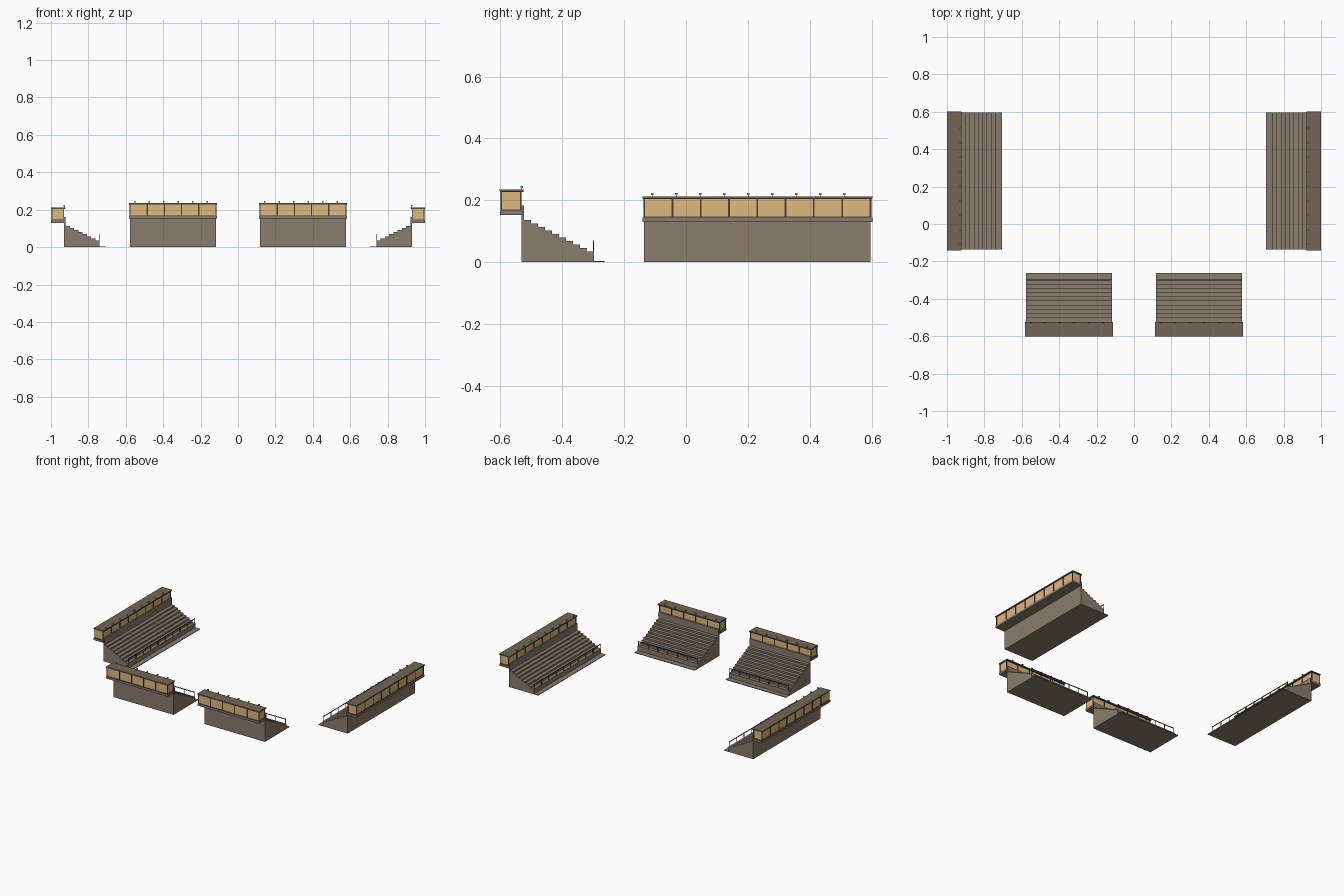
import bpy, bmesh

if "Cube" in bpy.data.objects:
    bpy.data.objects.remove(bpy.data.objects["Cube"])

def material(name, rgb):
    m = bpy.data.materials.new(name)
    m.diffuse_color = (*rgb, 1)
    m.use_nodes = True
    m.node_tree.nodes["Principled BSDF"].inputs["Base Color"].default_value = m.diffuse_color
    return m

CONCRETE = material("concrete", (0.25, 0.205, 0.155))
ROOF = material("roof_brown", (0.17, 0.13, 0.09))
DARK = material("dark_frame", (0.06, 0.052, 0.045))
GLASS = material("warm_glass", (0.74, 0.48, 0.21))
LAMP = material("lamp", (0.55, 0.45, 0.32))

def finish(name, bm, mat, place):
    # move from (length, depth, height) space into the world
    for v in bm.verts:
        v.co = place(*v.co)
    bmesh.ops.recalc_face_normals(bm, faces=bm.faces[:])
    me = bpy.data.meshes.new(name)
    bm.to_mesh(me)
    bm.free()
    me.materials.append(mat)
    bpy.context.collection.objects.link(bpy.data.objects.new(name, me))

def boxes(name, items, mat, place):
    bm = bmesh.new()
    for u0, u1, d0, d1, z0, z1 in items:
        r = bmesh.ops.create_cube(bm, size=1)
        for v in r["verts"]:
            v.co = ((u0 + u1) / 2 + v.co.x * (u1 - u0),
                    (d0 + d1) / 2 + v.co.y * (d1 - d0),
                    (z0 + z1) / 2 + v.co.z * (z1 - z0))
    finish(name, bm, mat, place)

TREAD, RISE, Z0 = 0.0226, 0.0113, 0.035

def stand(tag, u0, u1, rows, panels, lamps, place):
    back, wall = 0.071, 0.079
    top = Z0 + (rows - 1) * RISE          # highest tread
    front = wall + rows * TREAD
    deck = top + 0.016                    # booth floor underside

    # stepped terrace: extruded stair profile
    prof = [(back, 0), (back, deck + 0.031), (wall, deck + 0.031)]
    for i in range(rows):
        z = top - i * RISE
        prof += [(wall + i * TREAD, z), (wall + (i + 1) * TREAD, z)]
    prof += [(front, 0.004), (front + 0.034, 0.004), (front + 0.034, 0)]
    bm = bmesh.new()
    f = bm.faces.new([bm.verts.new((u0, d, z)) for d, z in prof])
    r = bmesh.ops.extrude_face_region(bm, geom=[f])
    bmesh.ops.translate(bm, vec=(u1 - u0, 0, 0),
                        verts=[g for g in r["geom"] if isinstance(g, bmesh.types.BMVert)])
    finish("terrace_" + tag, bm, CONCRETE, place)

    # booth: floor slab, glazed room, roof
    a, b = u0 - 0.006, u1 + 0.006
    g0, g1 = deck + 0.014, deck + 0.074
    boxes("booth_floor_" + tag, [(a, b, 0.001, 0.073, deck, g0)], CONCRETE, place)
    boxes("booth_glass_" + tag, [(u0, u1, 0.006, 0.067, g0, g1)], GLASS, place)
    boxes("booth_roof_" + tag, [(a, b, 0, 0.077, g1 + 0.003, g1 + 0.008)], ROOF, place)

    # dark frame: eaves, sill and mullions
    w = 0.0028
    frame = [(a + .001, b - .001, 0.001, 0.076, g1, g1 + 0.003),
             (u0 - .002, u1 + .002, 0.004, 0.069, g0, g0 + 0.003)]
    for i in range(panels + 1):
        c = u0 + (u1 - u0) * i / panels
        for d in (0.005, 0.068):
            frame.append((c - w, c + w, d - 0.002, d + 0.002, g0, g1))
    boxes("booth_frame_" + tag, frame, DARK, place)

    # roof edge lamps on thin stems
    us = [u0 + 0.026 + 0.0775 * i for i in range(lamps)]
    zl = g1 + 0.013
    boxes("lamp_heads_" + tag,
          [(u - .004, u + .004, .067, .075, zl, zl + .007) for u in us], LAMP, place)
    boxes("lamp_stems_" + tag,
          [(u - .001, u + .001, .070, .072, g1 + .006, zl) for u in us], DARK, place)

    # railing along the lowest row
    e = front - 0.002
    n = lamps + 1
    rail = [(u0 + .004, u1 - .004, e - .002, e + .002, Z0 + .029, Z0 + .033)]
    for i in range(n):
        c = u0 + 0.006 + (u1 - u0 - 0.012) * i / (n - 1)
        rail.append((c - .0014, c + .0014, e - .0014, e + .0014, Z0 - .001, Z0 + .035))
    boxes("railing_" + tag, rail, DARK, place)

# two end stands along the front, two long stands at the sides
end = lambda u, d, z: (u, -0.602 + d, z)
stand("front_left", -0.577, -0.118, 10, 5, 6, end)
stand("front_right", 0.118, 0.577, 10, 5, 6, end)
stand("side_left", -0.135, 0.596, 8, 8, 9, lambda u, d, z: (-1 + d, u, z))
stand("side_right", -0.135, 0.596, 8, 8, 9, lambda u, d, z: (1 - d, u, z))
